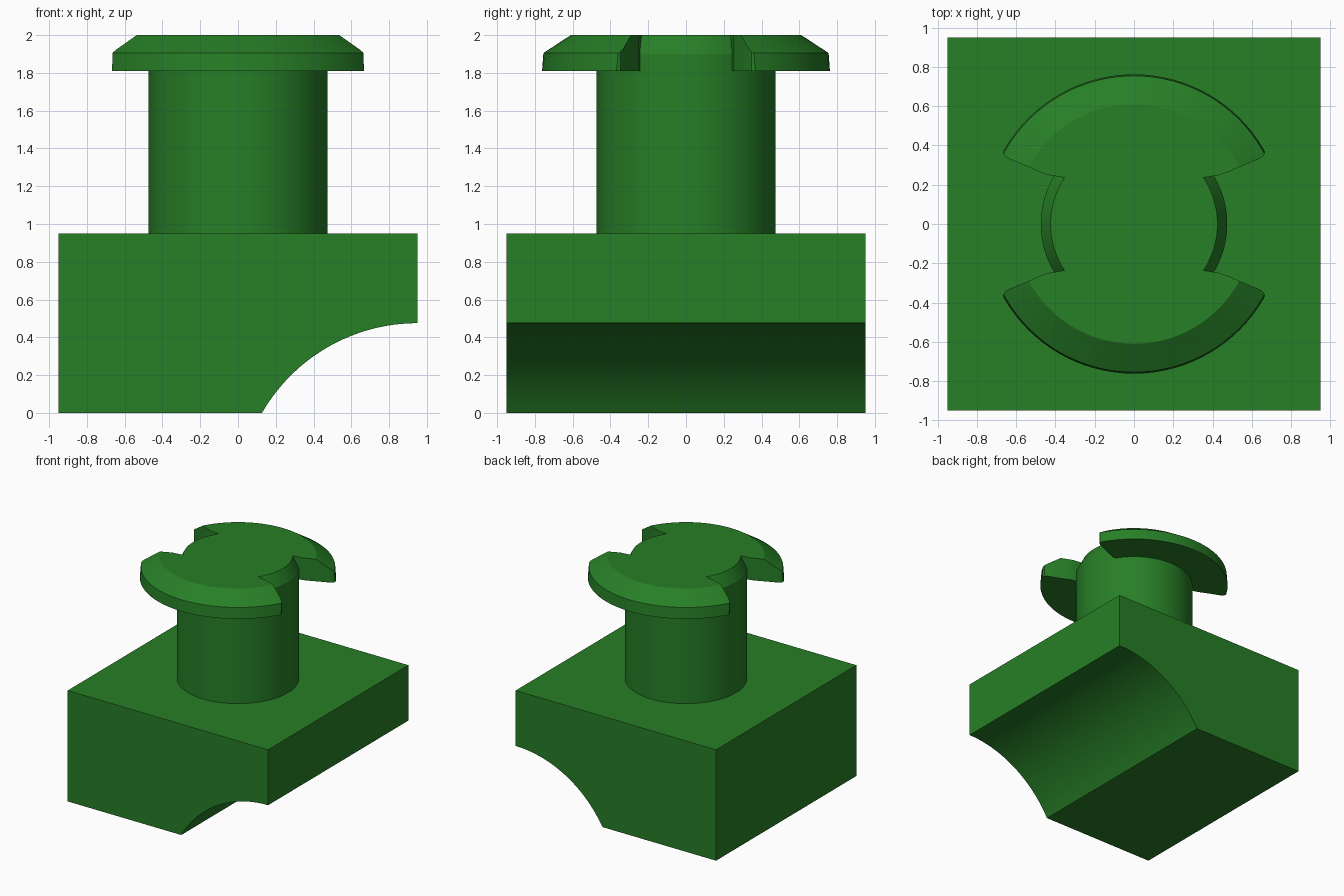
import bpy, bmesh, math

cube = bpy.data.objects.get("Cube")
if cube:
    bpy.data.objects.remove(cube, do_unlink=True)

green = bpy.data.materials.new("green")
green.use_nodes = True
colour = (0.02, 0.21, 0.02, 1)
green.diffuse_color = colour
green.node_tree.nodes["Principled BSDF"].inputs["Base Color"].default_value = colour


def finish(name, bm, helper=False):
    bmesh.ops.recalc_face_normals(bm, faces=bm.faces)
    mesh = bpy.data.meshes.new(name)
    bm.to_mesh(mesh)
    bm.free()
    obj = bpy.data.objects.new(name, mesh)
    bpy.context.collection.objects.link(obj)
    mesh.materials.append(green)
    obj.hide_render = obj.hide_viewport = helper
    return obj


def prism(name, outline, to_3d, depth, helper=False):
    """Extrude a 2D outline along the depth vector."""
    bm = bmesh.new()
    face = bm.faces.new([bm.verts.new(to_3d(a, b)) for a, b in outline])
    new = bmesh.ops.extrude_face_region(bm, geom=[face])["geom"]
    verts = [g for g in new if isinstance(g, bmesh.types.BMVert)]
    bmesh.ops.translate(bm, verts=verts, vec=depth)
    return finish(name, bm, helper)


def turned(name, profile, helper=False, steps=96):
    """Solid of revolution from (radius, z) points, closed with flat caps."""
    bm = bmesh.new()
    rings = []
    for r, z in profile:
        rings.append([bm.verts.new((r * math.cos(t), r * math.sin(t), z))
                      for t in (math.tau * i / steps for i in range(steps))])
    for low, high in zip(rings, rings[1:]):
        for i in range(steps):
            j = (i + 1) % steps
            bm.faces.new((low[i], low[j], high[j], high[i]))
    bm.faces.new(rings[0])
    bm.faces.new(rings[-1])
    return finish(name, bm, helper)


def subtract(obj, cutter):
    mod = obj.modifiers.new("cut", 'BOOLEAN')
    mod.operation = 'DIFFERENCE'
    mod.solver = 'EXACT'
    mod.object = cutter


def smooth(obj, angle):
    bpy.ops.object.select_all(action='DESELECT')
    obj.select_set(True)
    bpy.context.view_layer.objects.active = obj
    for mod in list(obj.modifiers):
        bpy.ops.object.modifier_apply(modifier=mod.name)
    bpy.ops.object.shade_smooth_by_angle(angle=math.radians(angle))


# Block with a quarter-round scoop along its lower left edge
h = 0.95
scoop = [(h - h * math.sin(t), -h / 2 + h * math.cos(t))
         for t in (math.pi / 3 * i / 32 for i in range(33))]
block = prism("base_block", [(-h, 0), (-h, h), (h, h)] + scoop,
              lambda x, z: (x, -h, z), (0, 2 * h, 0))
smooth(block, 20)

# Round post
post = turned("post", [(0.475, h), (0.475, 1.81)])
smooth(post, 30)

# Bevelled head with a notch on each side, leaving a tapered core
head = turned("head", [(0.762, 1.81), (0.755, 1.905), (0.61, 2.0)])
core = turned("core_helper", [(0.475, 1.6), (0.475, 1.9), (0.425, 2.0), (0.375, 2.1)], True)
edge = [(0.3, 0.225), (0.377, 0.24), (0.44, 0.25), (0.487, 0.268), (0.54, 0.292),
        (0.64, 0.333), (0.66, 0.348), (0.667, 0.368), (1.0, 0.37)]
notch = edge + [(x, -y) for x, y in reversed(edge)]
for side, label in ((1, "left"), (-1, "right")):
    cutter = prism(label + "_notch_cutter", notch,
                   lambda x, y: (side * x, side * y, 1.7), (0, 0, 0.35), True)
    subtract(cutter, core)
    subtract(head, cutter)
smooth(head, 25)
